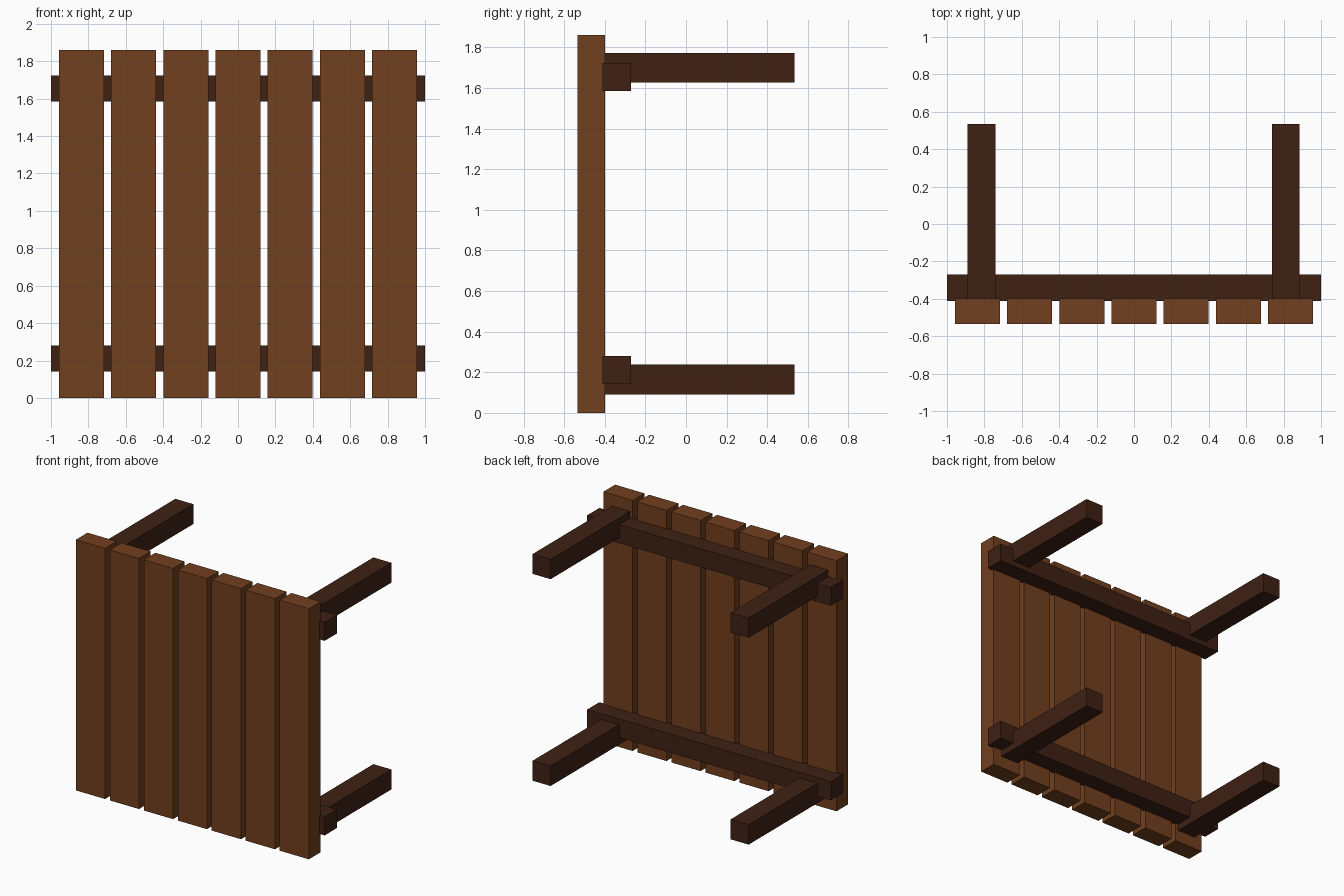
import bpy

if "Cube" in bpy.data.objects:
    bpy.data.objects.remove(bpy.data.objects["Cube"])


def material(name, rgb):
    m = bpy.data.materials.new(name)
    m.diffuse_color = (*rgb, 1)
    m.use_nodes = True
    m.node_tree.nodes["Principled BSDF"].inputs["Base Color"].default_value = m.diffuse_color
    return m


light_wood = material("light_wood", (0.165, 0.05, 0.013))
dark_wood = material("dark_wood", (0.05, 0.015, 0.007))


def beam(name, x, y, z, mat):
    """Box from (min, max) ranges on each axis."""
    spans = (x, y, z)
    bpy.ops.mesh.primitive_cube_add(size=1, location=[(a + b) / 2 for a, b in spans])
    ob = bpy.context.object
    ob.name = name
    ob.scale = [b - a for a, b in spans]
    bpy.ops.object.transform_apply(location=False, rotation=False, scale=True)
    ob.data.materials.append(mat)
    return ob


# Seven upright planks
for i in range(7):
    c = (i - 3) * 0.279
    beam(f"plank_{i + 1}", (c - 0.12, c + 0.12), (-0.535, -0.398), (0, 1.86), light_wood)

# Two cross rails behind the planks
for name, z in (("lower_rail", (0.142, 0.281)), ("upper_rail", (1.586, 1.723))):
    beam(name, (-1, 1), (-0.412, -0.27), z, dark_wood)

# Four legs running back from the planks
for level, z in (("lower", (0.091, 0.239)), ("upper", (1.626, 1.773))):
    for side, c in (("left", -0.815), ("right", 0.811)):
        beam(f"{level}_{side}_leg", (c - 0.074, c + 0.074), (-0.53, 0.535), z, dark_wood)
